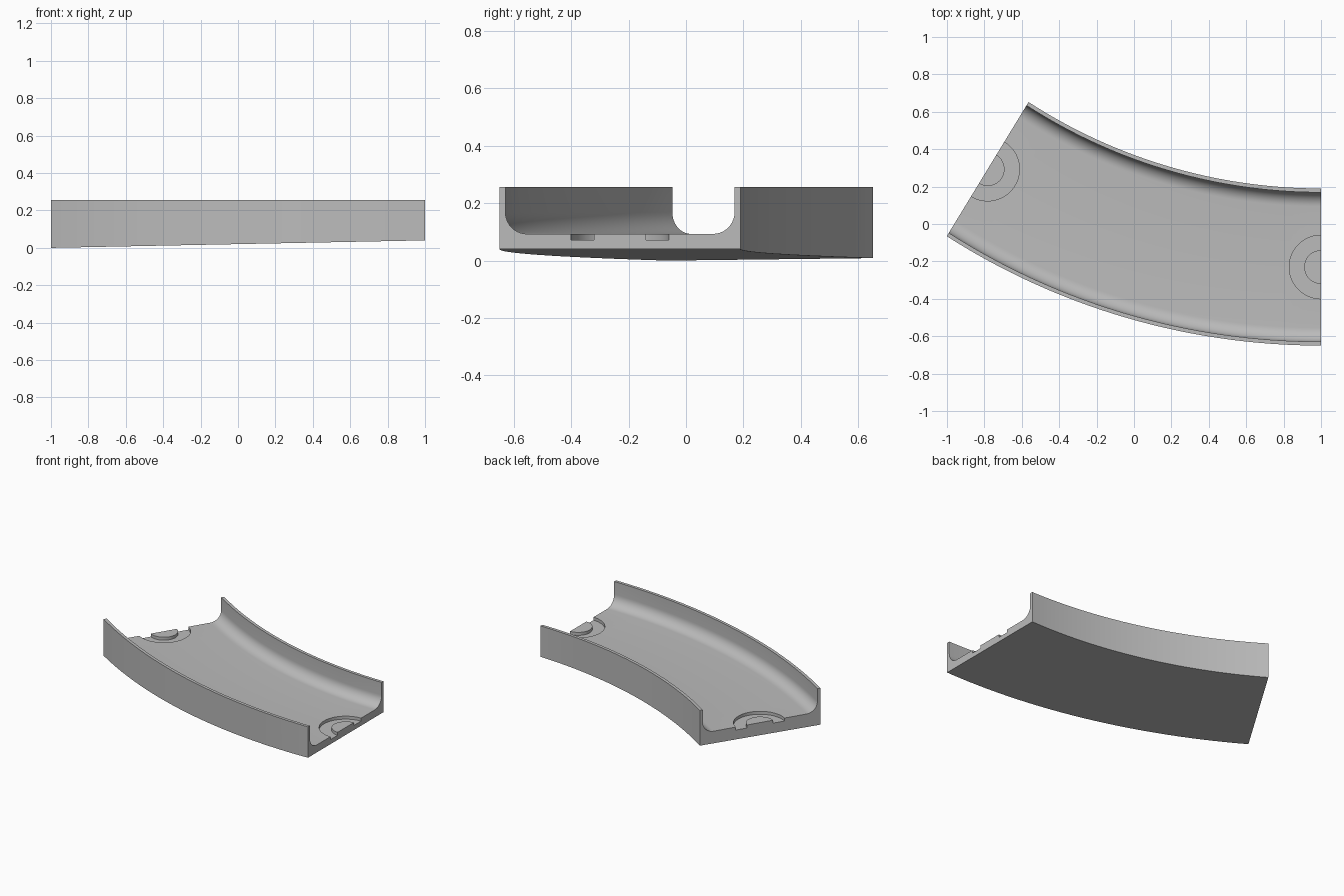
import bpy, bmesh, math

cube = bpy.data.objects.get("Cube")
if cube:
    bpy.data.objects.remove(cube, do_unlink=True)

# Main dimensions
CX, CY = 1.0, 3.218            # centre of the bend
R_OUT, R_IN = 3.868, 3.028     # outer and inner wall radii at the straight-cut end
SWEEP = math.radians(31.36)
TOP, FLOOR = 0.257, 0.093
WALL, FILLET = 0.021, 0.075
STEPS = 48

grey = bpy.data.materials.new("light grey")
grey.use_nodes = True
grey.diffuse_color = (0.5, 0.5, 0.5, 1)
grey.node_tree.nodes["Principled BSDF"].inputs["Base Color"].default_value = (0.5, 0.5, 0.5, 1)


def place(radius, t):
    """Point on the bend, tightening slightly towards the angled end."""
    r = radius - 0.023 * t * t
    return CX - r * math.sin(SWEEP * t), CY - r * math.cos(SWEEP * t)


def make_object(name, bm):
    bmesh.ops.recalc_face_normals(bm, faces=bm.faces)
    mesh = bpy.data.meshes.new(name)
    bm.to_mesh(mesh)
    bm.free()
    obj = bpy.data.objects.new(name, mesh)
    bpy.context.collection.objects.link(obj)
    return obj


# U-shaped section as (radius, height); None marks the sloping underside
def fillet(centre_r, start):
    return [(centre_r + FILLET * math.cos(math.radians(start + 9 * i)),
             FLOOR + FILLET + FILLET * math.sin(math.radians(start + 9 * i)))
            for i in range(11)]


section = [(R_IN, None), (R_IN, TOP), (R_IN + WALL, TOP)]
section += fillet(R_IN + WALL + FILLET, 180)
section += fillet(R_OUT - WALL - FILLET, 270)
section += [(R_OUT - WALL, TOP), (R_OUT, TOP), (R_OUT, None)]

# Curved channel: section swept around the bend
bm = bmesh.new()
rings = []
for k in range(STEPS + 1):
    ring = []
    for radius, z in section:
        x, y = place(radius, k / STEPS)
        ring.append(bm.verts.new((x, y, 0.02 * (x + 1) if z is None else z)))
    rings.append(ring)
n = len(section)
for a, b in zip(rings, rings[1:]):
    for i in range(n):
        j = (i + 1) % n
        bm.faces.new((a[i], a[j], b[j], b[i]))
bm.faces.new(rings[0])
bm.faces.new(rings[-1])
channel = make_object("curved_channel", bm)
channel.data.materials.append(grey)


# Ring-shaped grooves in the floor at both ends, leaving flush central pads
def ring_cutter(x, y, inner=0.09, outer=0.17, low=0.072, high=0.13, sides=64):
    bm = bmesh.new()
    loops = []
    for i in range(sides):
        c, s = math.cos(math.tau * i / sides), math.sin(math.tau * i / sides)
        loops.append([bm.verts.new((x + r * c, y + r * s, z)) for r, z in
                      ((inner, low), (outer, low), (outer, high), (inner, high))])
    for i in range(sides):
        a, b = loops[i], loops[(i + 1) % sides]
        for j in range(4):
            m = (j + 1) % 4
            bm.faces.new((a[j], a[m], b[m], b[j]))
    cutter = make_object("groove_cutter", bm)
    cutter.hide_render = True
    return cutter


bpy.context.view_layer.objects.active = channel
for t in (0, 1):
    cutter = ring_cutter(*place((R_OUT + R_IN) / 2, t))
    mod = channel.modifiers.new("groove", 'BOOLEAN')
    mod.operation = 'DIFFERENCE'
    mod.solver = 'EXACT'
    mod.object = cutter
    bpy.ops.object.modifier_apply(modifier=mod.name)
    bpy.data.objects.remove(cutter, do_unlink=True)

# Smooth walls and fillets, keep rims and cut ends sharp
for obj in bpy.context.selected_objects:
    obj.select_set(False)
channel.select_set(True)
bpy.ops.object.shade_smooth_by_angle(angle=math.radians(30))
